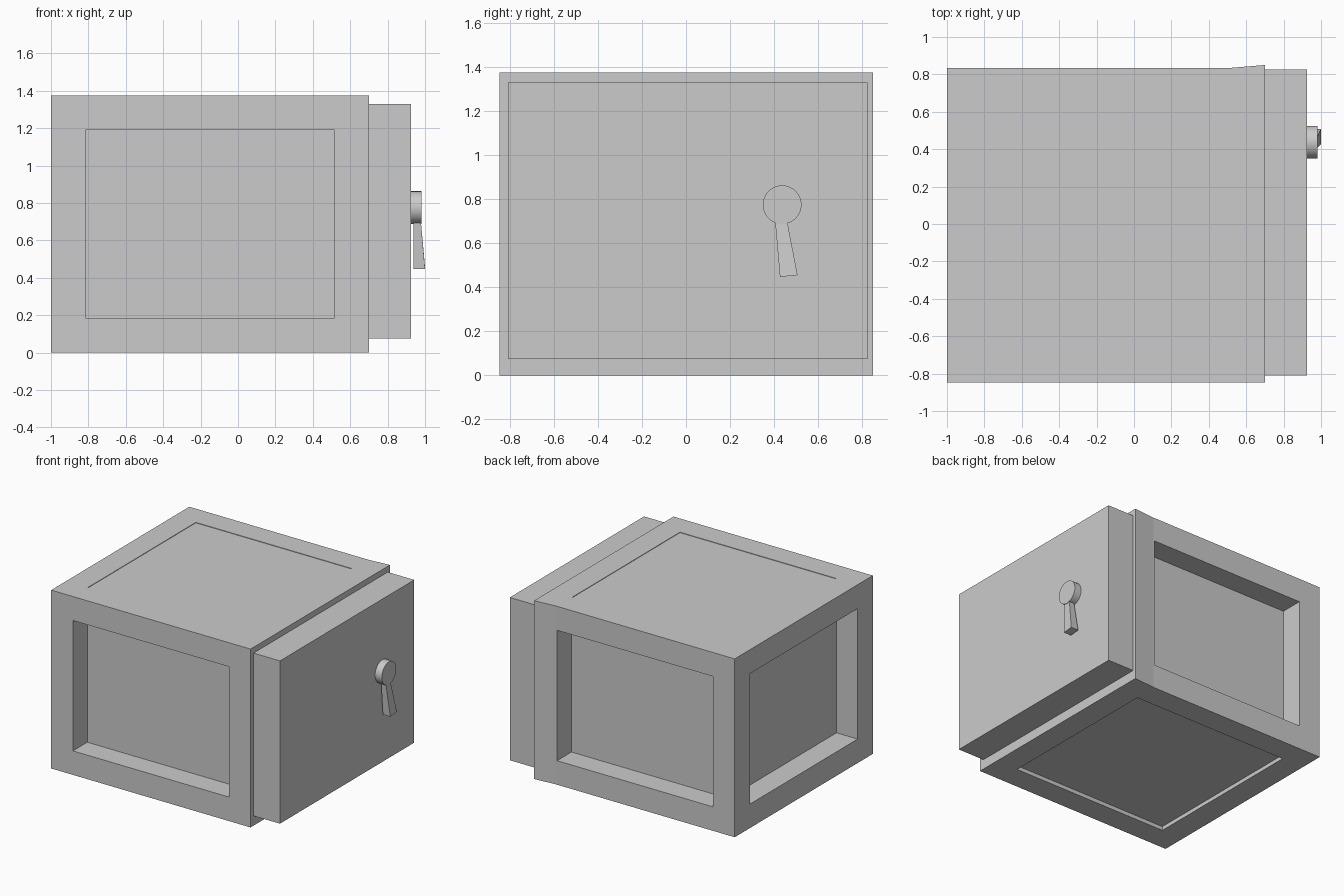
import bpy, bmesh, math
from mathutils import Vector

if "Cube" in bpy.data.objects:
    bpy.data.objects.remove(bpy.data.objects["Cube"])


def finish(bm, name):
    bmesh.ops.recalc_face_normals(bm, faces=bm.faces[:])
    me = bpy.data.meshes.new(name)
    bm.to_mesh(me)
    bm.free()
    ob = bpy.data.objects.new(name, me)
    bpy.context.collection.objects.link(ob)
    return ob


def box_bm(lo, hi):
    bm = bmesh.new()
    bmesh.ops.create_cube(bm, size=1)
    for v in bm.verts:
        v.co = Vector([lo[i] if v.co[i] < 0 else hi[i] for i in range(3)])
    bm.normal_update()
    return bm


def loft(name, a, b):
    """Solid between two matching outlines."""
    bm = bmesh.new()
    va, vb = [[bm.verts.new(p) for p in loop] for loop in (a, b)]
    n = len(va)
    bm.faces.new(va)
    bm.faces.new(vb[::-1])
    for i in range(n):
        j = (i + 1) % n
        bm.faces.new((va[i], vb[i], vb[j], va[j]))
    return finish(bm, name)


# Body: crate with sunken panels on five sides, very shallow on top and bottom
bm = box_bm((-1, -0.847, 0), (0.7, 0.835, 1.375))
depths = {(0, -1, 0): 0.175, (0, 1, 0): 0.175, (-1, 0, 0): 0.18,
          (0, 0, 1): 0.004, (0, 0, -1): 0.03}
for f in bm.faces[:]:
    normal = f.normal.copy()
    depth = depths.get(tuple(round(c) for c in normal))
    if depth:
        bmesh.ops.inset_individual(bm, faces=[f], thickness=0.185, use_even_offset=True)
        new = bmesh.ops.extrude_discrete_faces(bm, faces=[f])["faces"][0]
        bmesh.ops.translate(bm, verts=new.verts[:], vec=-normal * depth)
finish(bm, "body")

# Slight outward flare on the rear edge beside the door
flare = [(0.52, 0.83), (0.7, 0.83), (0.7, 0.85), (0.52, 0.835)]
loft("flared_edge", [(x, y, 0) for x, y in flare], [(x, y, 1.375) for x, y in flare])

# Door slab
finish(box_bm((0.69, -0.81, 0.075), (0.925, 0.825, 1.33)), "door")

# Round latch hub
ring = [(0.437 + 0.088 * math.cos(t * math.tau / 32),
         0.775 + 0.088 * math.sin(t * math.tau / 32)) for t in range(32)]
hub = loft("latch_hub", [(0.92, y, z) for y, z in ring], [(0.982, y, z) for y, z in ring])
for p in hub.data.polygons:
    p.use_smooth = len(p.vertices) == 4
for e in hub.data.edges:
    a, b = (hub.data.vertices[i].co.x for i in e.vertices)
    e.use_edge_sharp = abs(a - b) < 1e-4

# Tapered handle, widening and thickening downward
loft("latch_handle",
     [(0.937, 0.405, 0.70), (0.937, 0.46, 0.70), (0.978, 0.46, 0.70), (0.978, 0.405, 0.70)],
     [(0.937, 0.427, 0.447), (0.937, 0.507, 0.455), (1.0, 0.507, 0.455), (1.0, 0.427, 0.447)])
